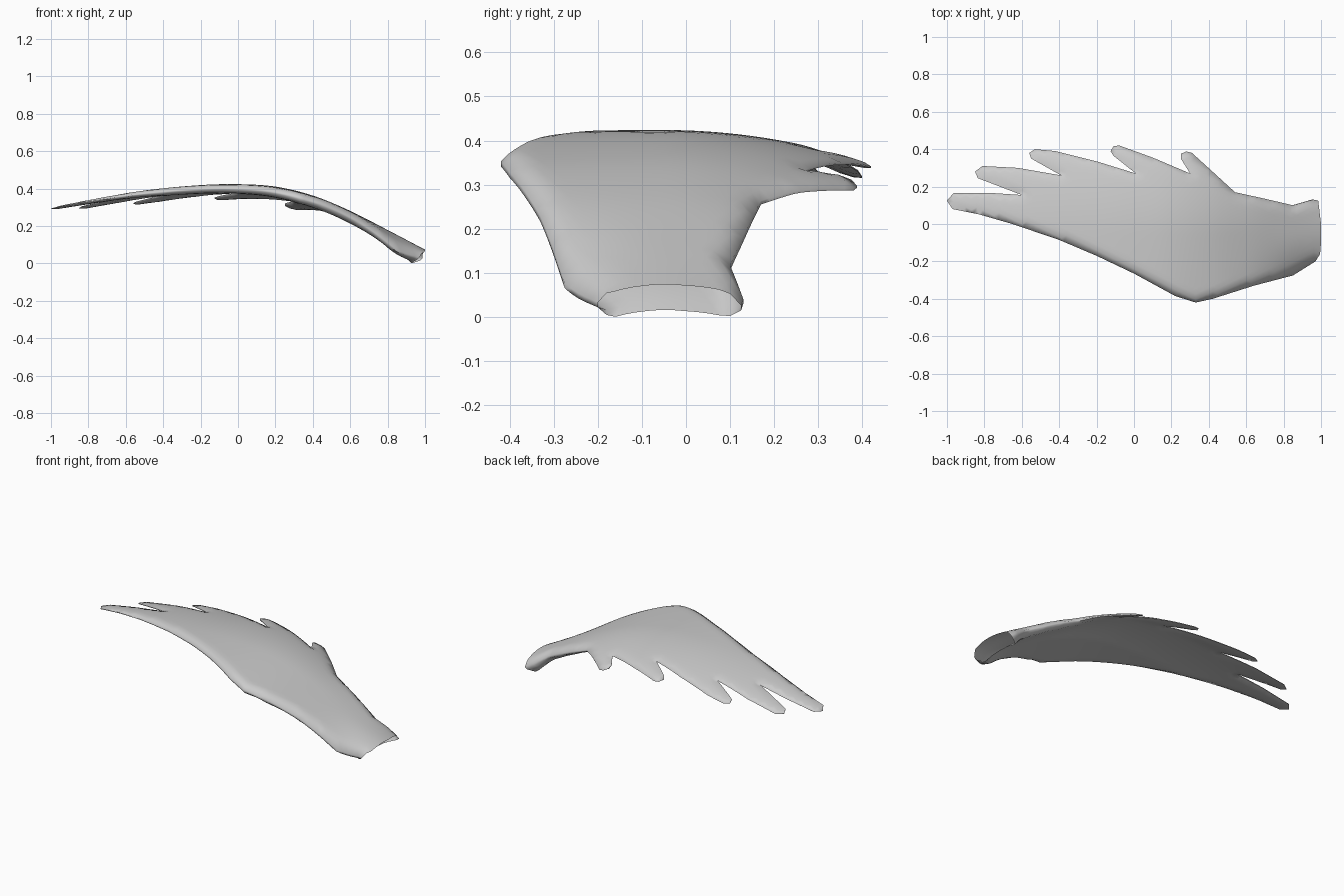
import bpy, bmesh, math
from mathutils import Vector
from mathutils.geometry import delaunay_2d_cdt, intersect_point_line

if "Cube" in bpy.data.objects:
    bpy.data.objects.remove(bpy.data.objects["Cube"])


def curve(table, x):
    """Smooth cubic interpolation through (x, value) pairs."""
    n = len(table)
    x = min(max(x, table[0][0]), table[-1][0])
    i = next(k for k in range(n - 1) if x <= table[k + 1][0])

    def slope(k):
        a, b = table[max(k - 1, 0)], table[min(k + 1, n - 1)]
        return (b[1] - a[1]) / (b[0] - a[0])
    (x0, v0), (x1, v1) = table[i], table[i + 1]
    w = x1 - x0
    t = (x - x0) / w
    return (v0 * (2*t**3 - 3*t*t + 1) + slope(i) * w * (t**3 - 2*t*t + t)
            + v1 * (3*t*t - 2*t**3) + slope(i + 1) * w * (t**3 - t*t))


# Plan outline: root end, trailing edge with five feathers, leading edge
root = [(0.97, -0.2), (0.995, -0.16), (1.0, -0.1), (1.0, 0.0), (0.985, 0.125)]
trailing = [(0.96, 0.13), (0.85, 0.10), (0.70, 0.135), (0.54, 0.17), (0.42, 0.28),
            (0.31, 0.38), (0.28, 0.388), (0.25, 0.375), (0.25, 0.35), (0.30, 0.27),
            (0.10, 0.355), (-0.08, 0.42), (-0.11, 0.415), (-0.125, 0.39), (-0.11, 0.365), (0.01, 0.27),
            (-0.2, 0.335), (-0.42, 0.39), (-0.53, 0.40), (-0.56, 0.38), (-0.55, 0.35), (-0.39, 0.26),
            (-0.62, 0.30), (-0.81, 0.31), (-0.85, 0.28), (-0.835, 0.245), (-0.6, 0.155),
            (-0.78, 0.167), (-0.965, 0.165), (-1.0, 0.125), (-0.97, 0.08)]
leading = [(-0.83, 0.052), (-0.65, 0.0), (-0.4, -0.085), (-0.2, -0.17), (0.0, -0.265),
           (0.22, -0.385), (0.33, -0.42), (0.42, -0.40), (0.64, -0.33), (0.85, -0.275)]
outline = [Vector(p) for p in root + trailing + leading]
segments = list(zip(outline, outline[1:] + outline[:1]))
root_end = len(root) - 1
rim = segments[root_end:]               # everything but the root end

# Spanwise arch, chordwise droop and half-thickness
ARCH = [(-1, .308), (-.75, .352), (-.5, .39), (-.2, .418), (0, .423), (.2, .41),
        (.4, .362), (.6, .28), (.8, .178), (1, .073)]
DROOP_BACK = [(-1, .34), (-.5, .31), (0, .35), (.25, .45), (.54, .55), (.8, .4), (1, 1.1)]
DROOP_FRONT = [(-1, .05), (.3, .05), (.6, .06), (.75, .4), (.9, 1.3), (1, 1.5)]
HALF = [(-1, .01), (-.5, .019), (0, .025), (.6, .032), (1, .029)]


def distance(p, segs):
    best = 9.0
    for a, b in segs:
        q, t = intersect_point_line(p, a, b)
        q = a.lerp(b, min(max(t, 0), 1))
        best = min(best, (p - q).length)
    return best


def skin(p):
    """Top and bottom points of the wing at plan position p."""
    x, y = p
    d = y + 0.05
    s = curve(ARCH, x) - curve(DROOP_BACK if d > 0 else DROOP_FRONT, x) * d * d
    thin = min(max((y + 0.05) / 0.3, 0), 1) * min(max((0.75 - x) / 0.3, 0), 1)
    half = curve(HALF, x) * (1 - 0.6 * thin)
    r = min(distance(p, rim) / 0.05, 1)
    k = max(0.2, math.sqrt(1 - (1 - r) ** 2))
    u = min(max((x - 0.7) / 0.3, 0), 1)
    shear = 0.07 * k * u * u            # slanted root end
    return Vector((x, y, s - half * (1 - k))), Vector((x - shear, y, s - half * (1 + k)))


# Triangulate the plan: subdivided outline plus interior grid
STEP = 0.03
pts = []
open_edges = set()
for s, (a, b) in enumerate(segments):
    n = max(1, math.ceil((b - a).length / STEP))
    for i in range(n):
        if s < root_end:
            open_edges.add(frozenset((len(pts), len(pts) + 1)))
        pts.append(a.lerp(b, i / n))
count = len(pts)
edges = [(i, (i + 1) % count) for i in range(count)]
for i in range(-33, 34):
    for j in range(-14, 15):
        p = Vector((i * STEP, (j + 0.5 * (i % 2)) * STEP))
        if distance(p, segments) > 0.013:
            pts.append(p)
flat, _, tris, *_ = delaunay_2d_cdt(pts, edges, [], 1, 1e-6)

# Wing: upper skin, lower skin, and border wall; the root end stays open
bm = bmesh.new()
top, bottom = {}, {}
for i in {i for t in tris for i in t}:
    a, b = skin(flat[i])
    top[i], bottom[i] = bm.verts.new(a), bm.verts.new(b)
used = {}
for t in tris:
    bm.faces.new([top[i] for i in t])
    bm.faces.new([bottom[i] for i in reversed(t)])
    for i, j in zip(t, list(t[1:]) + [t[0]]):
        used.setdefault(frozenset((i, j)), []).append((i, j))
for key, e in used.items():
    if len(e) == 1 and key not in open_edges:
        i, j = e[0]
        bm.faces.new([top[j], top[i], bottom[i], bottom[j]])
low = min(v.co.z for v in bm.verts)
bmesh.ops.translate(bm, verts=bm.verts[:], vec=(0, 0, -low))

mesh = bpy.data.meshes.new("wing")
bm.to_mesh(mesh)
bm.free()
wing = bpy.data.objects.new("wing", mesh)
bpy.context.collection.objects.link(wing)
bpy.context.view_layer.objects.active = wing
wing.select_set(True)
bpy.ops.object.shade_smooth_by_angle(angle=math.radians(75))
